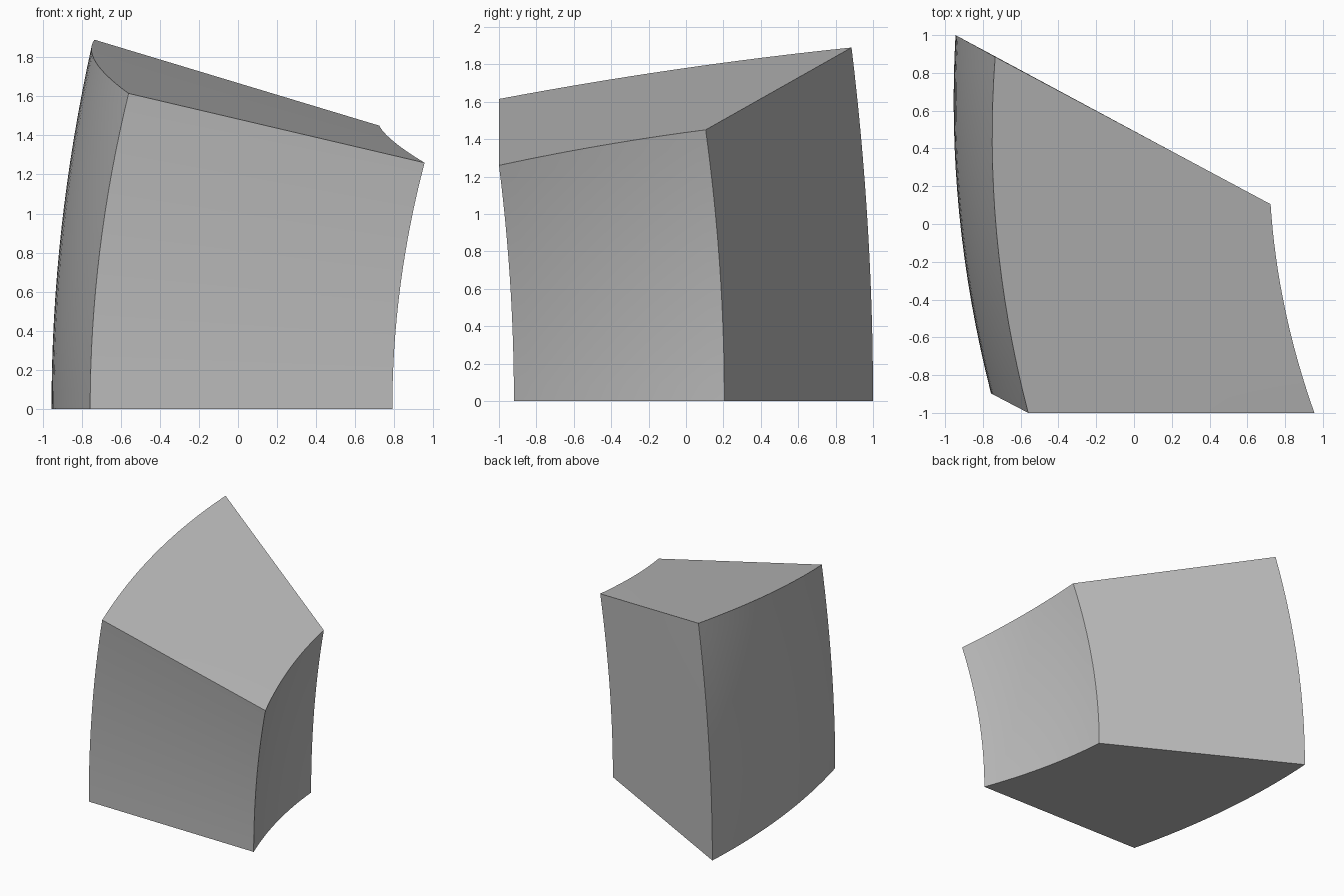
import bpy
import bmesh
from math import radians
from mathutils import Vector

cube = bpy.data.objects.get("Cube")
if cube:
    bpy.data.objects.remove(cube, do_unlink=True)

# Edge arcs of the wedge block: (back end, front end, bulge at the middle)
OUTER_BOTTOM = ((-0.945, 1.0, 0), (-0.757, -0.897, 0), (-0.074, 0, 0))
OUTER_TOP = ((-0.735, 0.885, 1.89), (-0.56, -1.0, 1.615), (-0.079, 0, 0.02))
INNER_BOTTOM = ((0.535, 0.205, 0), (0.79, -0.92, 0), (-0.042, 0, 0))
INNER_TOP = ((0.723, 0.105, 1.45), (0.955, -1.0, 1.26), (-0.04, 0, 0.012))


def arc(edge, s):
    start, end, bulge = (Vector(p) for p in edge)
    return start.lerp(end, s) + bulge * (4 * s * (1 - s))


def curved_wall(bottom, top, s, t):
    """Wall that rises upright and leans away toward its top."""
    low, high = arc(bottom, s), arc(top, s)
    point = low.lerp(high, t * t)
    point.z = high.z * t
    return point


# Gridded cube bent into the block, with straight rulings from outer to inner wall
bm = bmesh.new()
bmesh.ops.create_cube(bm, size=1)
bmesh.ops.subdivide_edges(bm, edges=bm.edges[:], cuts=15, use_grid_fill=True)
for v in bm.verts:
    u, s, t = v.co.x + 0.5, 0.5 - v.co.y, v.co.z + 0.5
    outer = curved_wall(OUTER_BOTTOM, OUTER_TOP, s, t)
    inner = curved_wall(INNER_BOTTOM, INNER_TOP, s, t)
    v.co = outer.lerp(inner, u)
bmesh.ops.recalc_face_normals(bm, faces=bm.faces[:])
mesh = bpy.data.meshes.new("wedge_block")
bm.to_mesh(mesh)
bm.free()

block = bpy.data.objects.new("wedge_block", mesh)
bpy.context.collection.objects.link(block)

# Plain grey finish
grey = bpy.data.materials.new("light_grey")
grey.use_nodes = True
color = (0.5, 0.5, 0.5, 1)
grey.diffuse_color = color
grey.node_tree.nodes["Principled BSDF"].inputs["Base Color"].default_value = color
mesh.materials.append(grey)

# Smooth curved walls, crisp block edges
bpy.context.view_layer.objects.active = block
block.select_set(True)
bpy.ops.object.shade_smooth_by_angle(angle=radians(30))
